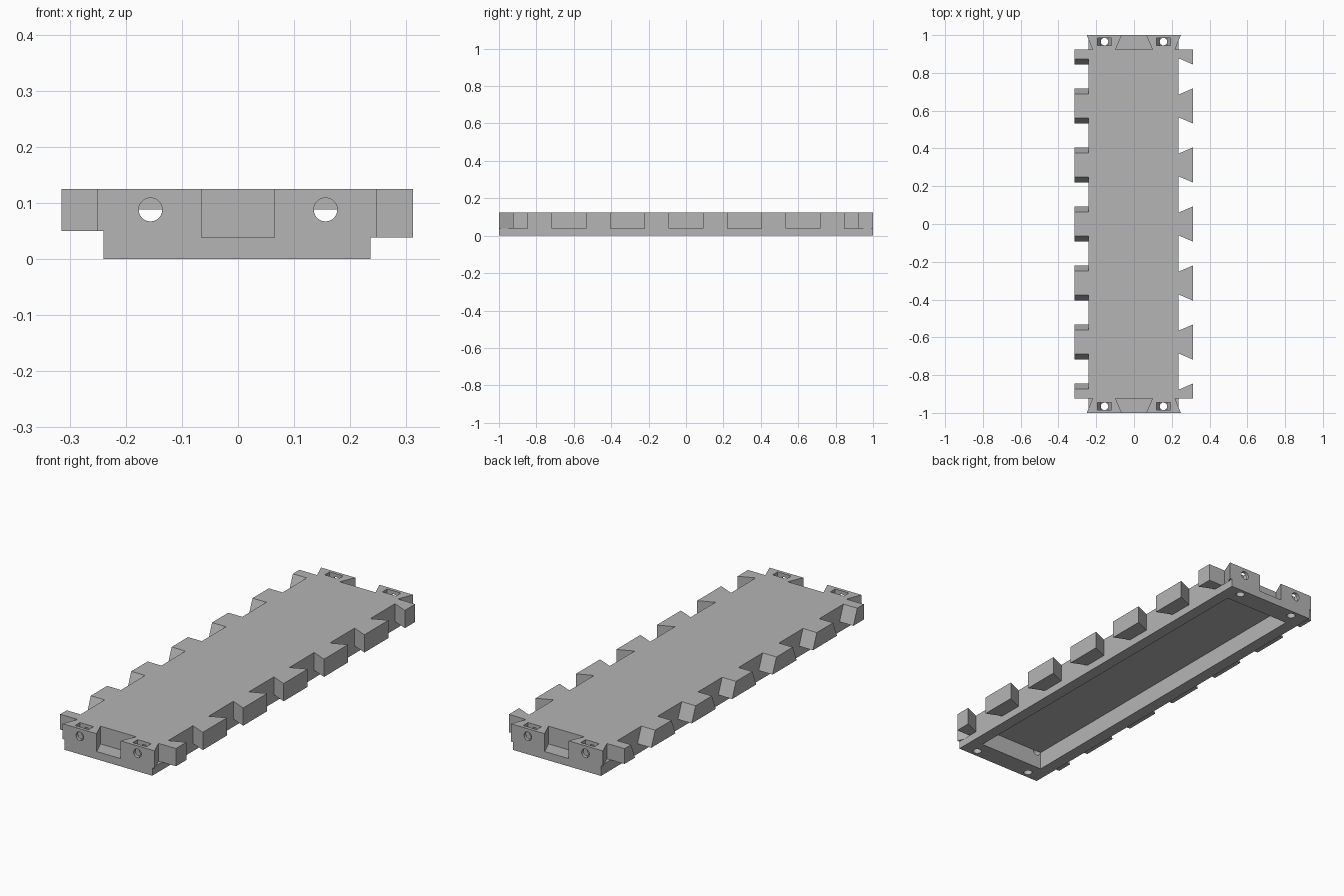
import bpy, bmesh, math
from mathutils import Vector

cube = bpy.data.objects.get("Cube")
if cube:
    bpy.data.objects.remove(cube, do_unlink=True)

TOP, XL, XR = 0.125, -0.24, 0.236
LEDGE_L, LEDGE_R = 0.05, 0.038
TAB_END, PITCH = 0.925, 0.3125
CEILING, BOLT_X = 0.088, 0.156

grey = bpy.data.materials.new("light_grey")
grey.use_nodes = True
colour = (0.46, 0.46, 0.46, 1)
grey.diffuse_color = colour
grey.node_tree.nodes["Principled BSDF"].inputs["Base Color"].default_value = colour


def prism(bm, axis, points, lo, hi):
    """Extrude a 2D outline along axis; the outline uses the other two axes in order."""
    def place(p, d):
        c = list(p)
        c.insert("xyz".index(axis), d)
        return Vector(c)
    a = [bm.verts.new(place(p, lo)) for p in points]
    b = [bm.verts.new(place(p, hi)) for p in points]
    n = len(points)
    faces = [bm.faces.new(a), bm.faces.new(b)]
    faces += [bm.faces.new((a[i], a[(i + 1) % n], b[(i + 1) % n], b[i])) for i in range(n)]
    bmesh.ops.recalc_face_normals(bm, faces=faces)


def rect(x0, x1, y0, y1):
    return [(x0, y0), (x1, y0), (x1, y1), (x0, y1)]


def circle(cx, cy, r, n=24):
    return [(cx + r * math.cos(2 * math.pi * i / n), cy + r * math.sin(2 * math.pi * i / n))
            for i in range(n)]


def make(name, shapes):
    bm = bmesh.new()
    for s in shapes:
        prism(bm, *s)
    mesh = bpy.data.meshes.new(name)
    bm.to_mesh(mesh)
    bm.free()
    ob = bpy.data.objects.new(name, mesh)
    bpy.context.collection.objects.link(ob)
    ob.data.materials.append(grey)
    return ob


def combine(name, operation, shapes):
    tool = make(name, shapes)
    tool.hide_render = True
    mod = panel.modifiers.new(name, "BOOLEAN")
    mod.operation, mod.solver, mod.object = operation, "EXACT", tool
    bpy.context.view_layer.objects.active = panel
    bpy.ops.object.modifier_apply(modifier=name)
    bpy.data.objects.remove(tool, do_unlink=True)


def clip(y):
    return max(-TAB_END, min(TAB_END, y))


panel = make("hinged_panel", [("z", rect(XL, XR, -1, 1), 0, TOP)])

# Tabs: dovetailed in plan on one side, tapered in height on the other
right_tabs, left_tabs = [], []
for i in range(-3, 4):
    c = i * PITCH
    right_tabs.append(("z", [(0.226, clip(c - 0.056)), (0.312, clip(c - 0.093)),
                             (0.312, clip(c + 0.093)), (0.226, clip(c + 0.056))], LEDGE_R, TOP))
    left_tabs.append(("x", [(clip(c - 0.093), LEDGE_L), (clip(c + 0.093), LEDGE_L),
                            (clip(c + 0.063), TOP), (clip(c - 0.063), TOP)], -0.315, XL + 0.01))
combine("right_tabs", "UNION", right_tabs)
combine("left_tabs", "UNION", left_tabs)

# End features, repeated at both ends
blocks, wedges, sockets, bores, screw_holes, nut_traps = [], [], [], [], [], []
for s in (-1, 1):
    for side, ledge, shift in ((1, LEDGE_R, 0), (-1, LEDGE_L, 0.002)):
        def at(x, y):
            return (side * (x + shift), s * y)
        blocks.append(("z", [at(0.2, 0.95), at(0.248, 0.95), at(0.248, 1), at(0.2, 1)], ledge, TOP))
        wedges.append(("z", [at(0.218, TAB_END), at(0.26, TAB_END), at(0.26, 1.03)], ledge, TOP + 0.1))
        bx, by = side * BOLT_X, s * 0.965
        bores.append(("y", circle(bx, CEILING, 0.021), *sorted((s * 0.899, s * 1.05))))
        screw_holes.append(("z", circle(bx, by, 0.02), -0.05, 0.1))
        r = 0.037
        h = r * math.sqrt(3) / 2
        nut_traps.append(("y", [(bx - r / 2, CEILING - h), (bx + r / 2, CEILING - h), (bx + r, CEILING),
                                (bx + r, TOP + 0.1), (bx - r, TOP + 0.1), (bx - r, CEILING)],
                          by - 0.019, by + 0.019))
    sockets.append(("z", [(-0.097, s * TAB_END), (0.097, s * TAB_END),
                          (0.054, s * 1.025), (-0.054, s * 1.025)], LEDGE_R, TOP + 0.1))
combine("corner_blocks", "UNION", blocks)
combine("corner_wedges", "DIFFERENCE", wedges)
combine("end_sockets", "DIFFERENCE", sockets)

# Hollow underside
combine("underside_hollow", "DIFFERENCE", [("z", rect(-0.18, 0.178, -0.9, 0.9), -0.1, CEILING)])

# Bolt bores, screw holes and nut traps
combine("bolt_bores", "DIFFERENCE", bores)
combine("screw_holes", "DIFFERENCE", screw_holes)
combine("nut_traps", "DIFFERENCE", nut_traps)

bpy.ops.object.select_all(action="DESELECT")
panel.select_set(True)
bpy.context.view_layer.objects.active = panel
bpy.ops.object.shade_smooth_by_angle(angle=math.radians(25))
